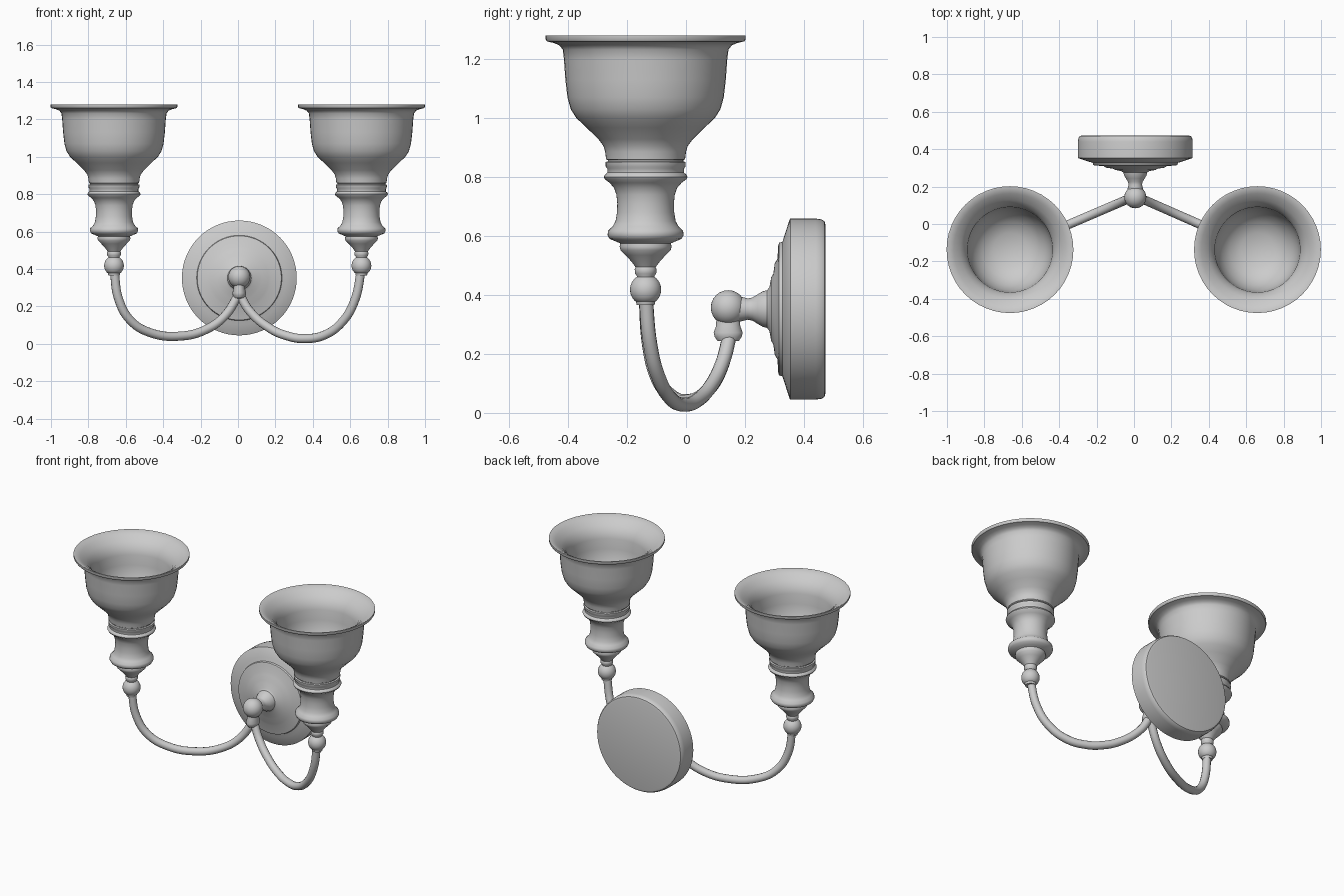
import bpy, bmesh, math
from mathutils import Matrix

CX = 0.007          # centre of the wall plate
LAMP_Y = -0.137     # lamp axis
LAMPS = {"left": -0.663, "right": 0.66}

metal = bpy.data.materials.new("metal")
metal.diffuse_color = (0.55, 0.55, 0.55, 1)


def lathe(name, profile, loc, rot_x=0.0, scale=(1, 1, 1), mat=None, angle=40, seg=48):
    """Revolve (radius, height) points around z, then place the object."""
    bm = bmesh.new()
    vs = [bm.verts.new((r, 0, h)) for r, h in profile]
    es = [bm.edges.new(p) for p in zip(vs, vs[1:])]
    bmesh.ops.spin(bm, geom=vs + es, axis=(0, 0, 1), cent=(0, 0, 0),
                   angle=2 * math.pi, steps=seg)
    bmesh.ops.remove_doubles(bm, verts=bm.verts, dist=1e-4)
    bmesh.ops.recalc_face_normals(bm, faces=bm.faces)
    bm.transform(Matrix.Rotation(rot_x, 4, 'X'))
    me = bpy.data.meshes.new(name)
    bm.to_mesh(me)
    bm.free()
    me.polygons.foreach_set("use_smooth", [True] * len(me.polygons))
    me.set_sharp_from_angle(angle=math.radians(angle))
    if mat:
        me.materials.append(mat)
    ob = bpy.data.objects.new(name, me)
    ob.location = loc
    ob.scale = scale
    bpy.context.collection.objects.link(ob)
    return ob


def ball(r, z, n=12):
    """Half-circle profile from bottom to top."""
    return [(r * math.sin(math.pi * i / n), z - r * math.cos(math.pi * i / n))
            for i in range(n + 1)]


def arm(name, pts):
    """Round bar through (x, z) points; it runs straight in the top view."""
    cu = bpy.data.curves.new(name, 'CURVE')
    cu.dimensions = '3D'
    cu.bevel_depth = 0.024
    cu.bevel_resolution = 4
    cu.use_fill_caps = True
    sp = cu.splines.new('BEZIER')
    sp.resolution_u = 10
    sp.bezier_points.add(len(pts) - 1)
    x0, x1 = pts[0][0], pts[-1][0]
    for bp, (x, z) in zip(sp.bezier_points, pts):
        t = (x - x0) / (x1 - x0)
        bp.co = (x, 0.15 + t * (LAMP_Y - 0.15), z)
        bp.handle_left_type = bp.handle_right_type = 'AUTO'
    cu.materials.append(metal)
    ob = bpy.data.objects.new(name, cu)
    bpy.context.collection.objects.link(ob)


# flared glass shade: outside going up, then inside going down
shade = [(0, 0.86), (0.134, 0.86), (0.137, 0.885), (0.143, 0.905), (0.16, 0.928),
         (0.20, 0.967), (0.235, 1.0), (0.254, 1.03), (0.265, 1.07), (0.272, 1.13),
         (0.277, 1.20), (0.281, 1.232), (0.292, 1.246), (0.31, 1.254), (0.335, 1.26),
         (0.339, 1.266), (0.339, 1.279), (0.333, 1.28), (0.30, 1.262), (0.265, 1.235),
         (0.24, 1.203), (0.228, 1.165), (0.225, 1.10), (0.215, 1.04), (0.19, 0.985),
         (0.15, 0.94), (0.09, 0.91), (0, 0.90)]

# turned lamp holder
holder = [(0, 0.44), (0.029, 0.445), (0.03, 0.465), (0.036, 0.472), (0.037, 0.488),
          (0.034, 0.494), (0.048, 0.513), (0.068, 0.535), (0.085, 0.552), (0.088, 0.563),
          (0.086, 0.575), (0.098, 0.58), (0.122, 0.59), (0.129, 0.603), (0.127, 0.618),
          (0.112, 0.632), (0.102, 0.65), (0.097, 0.68), (0.096, 0.71), (0.099, 0.74),
          (0.107, 0.763), (0.122, 0.78), (0.138, 0.792), (0.142, 0.80), (0.138, 0.808),
          (0.130, 0.815), (0.130, 0.828), (0.135, 0.834), (0.136, 0.85), (0.128, 0.853),
          (0.128, 0.857), (0.135, 0.861), (0, 0.865)]

for side, x in LAMPS.items():
    lathe(side + "_shade", shade, (x, LAMP_Y, 0))
    lathe(side + "_lamp_holder", holder, (x, LAMP_Y, 0), mat=metal)
    knob = [(0, 0.365), (0.03, 0.365), (0.033, 0.378)] + ball(0.053, 0.418)[3:]
    lathe(side + "_arm_knob", knob, (x, LAMP_Y, 0), mat=metal, seg=32)

# curved arms
arm("right_arm", [(0.007, 0.27), (0.06, 0.178), (0.17, 0.083), (0.27, 0.04), (0.35, 0.028),
                  (0.46, 0.046), (0.56, 0.12), (0.625, 0.235), (0.66, 0.40)])
arm("left_arm", [(0.007, 0.27), (-0.07, 0.15), (-0.17, 0.077), (-0.31, 0.041),
                 (-0.47, 0.06), (-0.575, 0.125), (-0.637, 0.235), (-0.663, 0.40)])

# wall plate with stepped front and turned neck, revolved around y (height = -y)
plate = [(0, -0.473), (0.285, -0.473), (0.297, -0.47), (0.304, -0.46), (0.307, -0.44),
         (0.307, -0.354), (0.303, -0.351), (0.25, -0.334), (0.228, -0.327), (0.225, -0.316),
         (0.218, -0.313), (0.17, -0.31), (0.155, -0.301), (0.12, -0.296), (0.108, -0.289),
         (0.075, -0.283), (0.064, -0.275), (0.06, -0.26), (0.05, -0.243), (0.039, -0.225),
         (0.036, -0.21), (0.042, -0.185), (0.042, -0.15), (0, -0.15)]
lathe("wall_plate", plate, (CX, 0, 0.352), rot_x=math.pi / 2, mat=metal, seg=64, angle=35)

# ball joint and the small cup the arms leave from
lathe("joint_ball", ball(0.059, 0), (CX, 0.143, 0.357), mat=metal, seg=32)
cup = [(0, 0.242), (0.036, 0.244), (0.046, 0.258), (0.049, 0.272), (0.041, 0.295),
       (0.04, 0.32), (0, 0.33)]
lathe("joint_cup", cup, (CX, 0.143, 0), scale=(0.75, 1, 1), mat=metal, seg=32)
